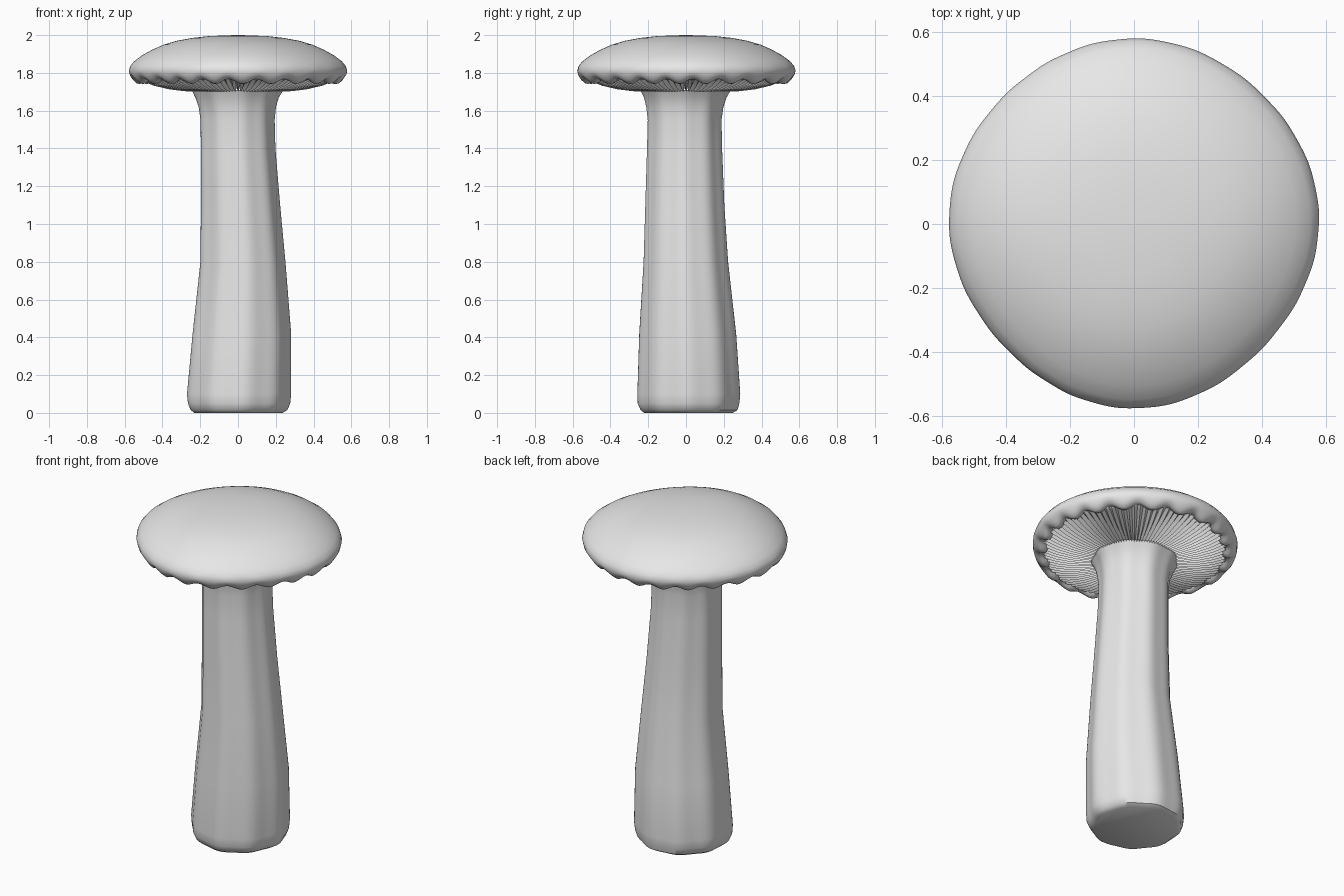
import bpy
from math import sin, cos, pi

cube = bpy.data.objects.get("Cube")
if cube:
    bpy.data.objects.remove(cube)

# One plain colour
grey = bpy.data.materials.new("pale_grey")
grey.use_nodes = True
colour = (0.8, 0.8, 0.8, 1)
grey.diffuse_color = colour
grey.node_tree.nodes["Principled BSDF"].inputs["Base Color"].default_value = colour


def loft(name, rings, angle, close_start=False, close_end=False):
    """Skin a list of equal-length vertex rings, bottom ring first."""
    n = len(rings[0])
    verts = [v for ring in rings for v in ring]
    faces = [(r * n + i, r * n + (i + 1) % n, (r + 1) * n + (i + 1) % n, (r + 1) * n + i)
             for r in range(len(rings) - 1) for i in range(n)]
    if close_start:
        faces.append(tuple(reversed(range(n))))
    if close_end:
        faces.append(tuple(range(len(verts) - n, len(verts))))
    mesh = bpy.data.meshes.new(name)
    mesh.from_pydata(verts, [], faces)
    mesh.materials.append(grey)
    obj = bpy.data.objects.new(name, mesh)
    bpy.context.collection.objects.link(obj)
    bpy.ops.object.select_all(action='DESELECT')
    obj.select_set(True)
    bpy.context.view_layer.objects.active = obj
    bpy.ops.object.shade_smooth_by_angle(angle=angle)
    return obj


def angles(n):
    return [2 * pi * i / n for i in range(n)]


# Stem: z, then left, right, front and back limits of each section
STEM = [
    (0.00, -0.235, 0.235, -0.22, 0.25),
    (0.015, -0.255, 0.26, -0.24, 0.275),
    (0.05, -0.27, 0.275, -0.255, 0.285),
    (0.10, -0.275, 0.28, -0.257, 0.29),
    (0.42, -0.245, 0.28, -0.247, 0.268),
    (0.80, -0.203, 0.25, -0.224, 0.225),
    (1.10, -0.20, 0.222, -0.215, 0.205),
    (1.40, -0.20, 0.197, -0.206, 0.193),
    (1.55, -0.202, 0.193, -0.202, 0.19),
    (1.62, -0.212, 0.20, -0.21, 0.20),
    (1.67, -0.23, 0.215, -0.222, 0.217),
    (1.71, -0.25, 0.24, -0.242, 0.24),
]


def stem_ring(z, x0, x1, y0, y1):
    ring = []
    for a in angles(90):
        lobe = 1 - 0.018 * (1 - cos(9 * a + 0.4)) + 0.008 * sin(4 * a + 1)
        ring.append(((x0 + x1) / 2 + (x1 - x0) / 2 * lobe * cos(a),
                     (y0 + y1) / 2 + (y1 - y0) / 2 * lobe * sin(a), z))
    return ring


loft("stem", [stem_ring(*s) for s in STEM], 0.7, close_start=True)


# Cap outline, slightly uneven
def outline(a):
    return 1 + 0.012 * cos(4 * a) + 0.009 * sin(a) + 0.006 * sin(3 * a)


def scallop(a):
    return sin(22 * a + 0.6 * sin(3 * a))


# Cap skin: radius, height, amount of scalloping, from inner lip to crown
CAP = [
    (0.485, 1.772, 0.6), (0.50, 1.760, 0.9), (0.518, 1.754, 1.0), (0.535, 1.757, 1.0),
    (0.553, 1.772, 0.75), (0.566, 1.79, 0.4), (0.571, 1.812, 0.15), (0.564, 1.836, 0),
    (0.543, 1.862, 0), (0.50, 1.894, 0), (0.45, 1.922, 0), (0.39, 1.949, 0),
    (0.32, 1.970, 0), (0.24, 1.985, 0), (0.16, 1.994, 0), (0.08, 1.998, 0), (0.01, 2.0, 0),
]


def cap_ring(radius, z, wave):
    ring = []
    for a in angles(220):
        r = radius * outline(a) + 0.005 * wave * scallop(a)
        ring.append((r * cos(a), r * sin(a), z + 0.013 * wave * scallop(a)))
    return ring


loft("cap", [cap_ring(*c) for c in CAP], 0.9, close_end=True)

# Gills: pleated underside, from the stem outward to the lip
GILLS = [(0.21, 1.700, 0.024), (0.28, 1.703, 0.026), (0.36, 1.713, 0.026),
         (0.44, 1.732, 0.024), (0.50, 1.756, 0.014), (0.525, 1.775, 0.0)]


def gill_ring(radius, z, depth):
    return [(radius * outline(a) * cos(a), radius * outline(a) * sin(a), z + depth * (i % 2))
            for i, a in enumerate(angles(200))]


loft("gills", [gill_ring(*g) for g in reversed(GILLS)][::-1], 0.4).data.flip_normals()
